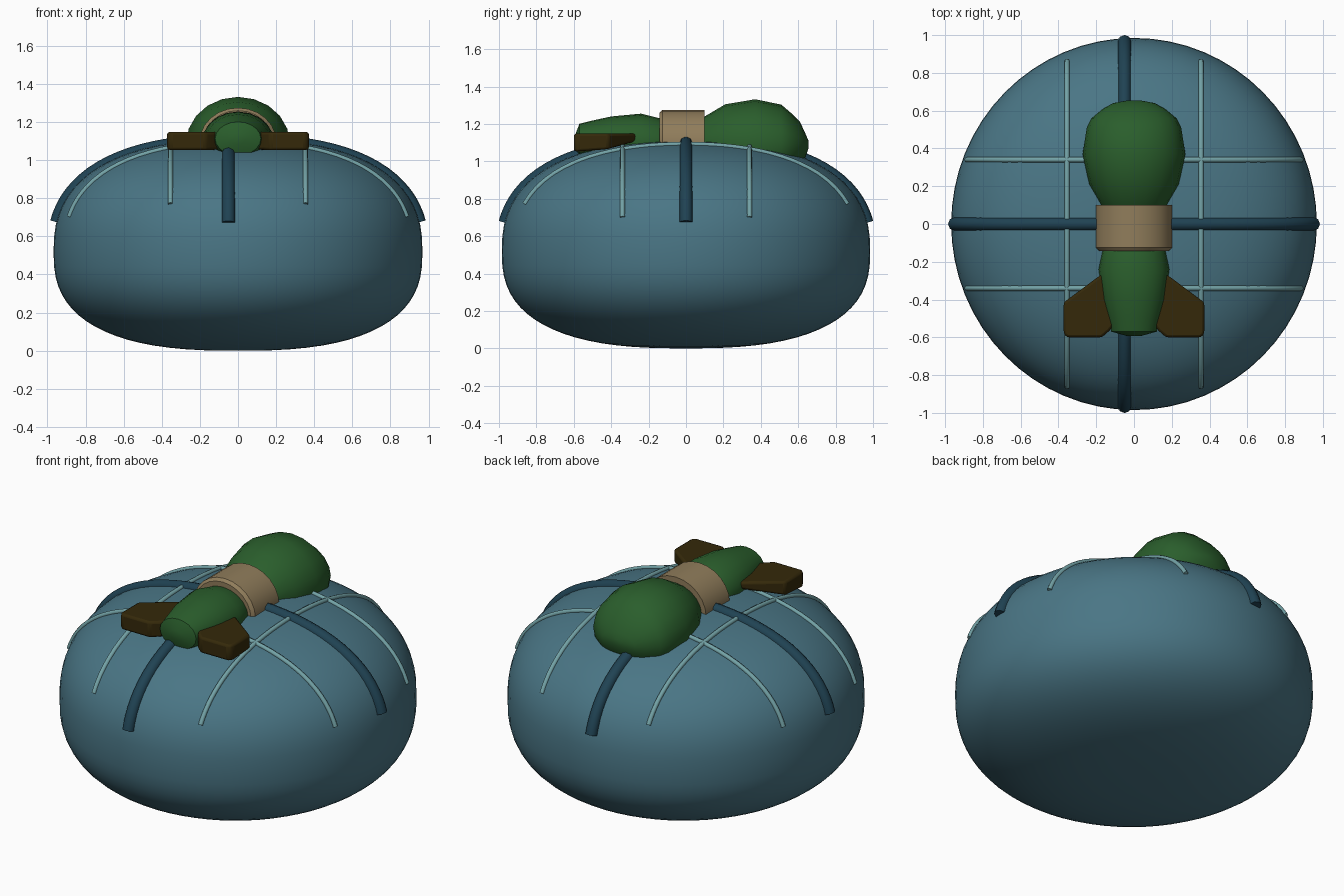
import bpy, bmesh, math

cube = bpy.data.objects.get("Cube")
if cube:
    bpy.data.objects.remove(cube, do_unlink=True)


def material(name, rgb):
    m = bpy.data.materials.new(name)
    m.use_nodes = True
    col = (*rgb, 1)
    m.diffuse_color = col
    m.node_tree.nodes["Principled BSDF"].inputs["Base Color"].default_value = col
    return m


BLUE = material("cushion_blue", (0.068, 0.18, 0.235))
NAVY = material("dark_cord_blue", (0.014, 0.055, 0.086))
PALE = material("pale_cord_blue", (0.17, 0.36, 0.38))
GREEN = material("leaf_green", (0.023, 0.112, 0.025))
TAN = material("band_tan", (0.28, 0.205, 0.105))
BROWN = material("fin_brown", (0.035, 0.022, 0.003))

# Cushion proportions: radii, waist height, heights and roundness above and below it
RX, RY, MID = 0.968, 0.985, 0.52
UP, POWER_UP = 0.59, 2.45
DOWN, POWER_DOWN = 0.52, 2.6


def make_object(name, bm, mat, angle=40):
    bmesh.ops.recalc_face_normals(bm, faces=bm.faces)
    mesh = bpy.data.meshes.new(name)
    bm.to_mesh(mesh)
    bm.free()
    mesh.materials.append(mat)
    ob = bpy.data.objects.new(name, mesh)
    bpy.context.collection.objects.link(ob)
    bpy.ops.object.select_all(action='DESELECT')
    ob.select_set(True)
    bpy.context.view_layer.objects.active = ob
    bpy.ops.object.shade_smooth_by_angle(angle=math.radians(angle))
    return ob


def loft(name, rings, mat, sides, angle=40):
    """Skin rings of points, capping both ends."""
    bm = bmesh.new()
    loops = [[bm.verts.new(p) for p in ring] for ring in rings]
    for a, b in zip(loops, loops[1:]):
        for i in range(sides):
            j = (i + 1) % sides
            bm.faces.new((a[i], a[j], b[j], b[i]))
    bm.faces.new(loops[0])
    bm.faces.new(loops[-1])
    return make_object(name, bm, mat, angle)


def circle(sides):
    return [(math.cos(2 * math.pi * i / sides), math.sin(2 * math.pi * i / sides))
            for i in range(sides)]


# Cushion: a rounded superellipse profile swept around z
STEPS, SIDES = 36, 64
rings = []
for k in range(STEPS + 1):
    t = math.radians(-88.5 + 177 * k / STEPS)
    height, power = (UP, POWER_UP) if t > 0 else (-DOWN, POWER_DOWN)
    r = math.cos(t) ** (2 / power)
    z = MID + height * abs(math.sin(t)) ** (2 / power)
    rings.append([(RX * r * c, RY * r * s, z) for c, s in circle(SIDES)])
loft("cushion", rings, BLUE, SIDES)


def surface_z(x, y):
    rho = min(1, math.hypot(x / RX, y / RY))
    return MID + UP * (1 - rho ** POWER_UP) ** (1 / POWER_UP)


def cord(name, axis, offset, end, radius, mat, lift):
    """Round cord draped across the cushion along one axis."""
    count = 41
    curve = bpy.data.curves.new(name, 'CURVE')
    curve.dimensions = '3D'
    curve.bevel_depth = radius
    curve.bevel_resolution = 2
    curve.use_fill_caps = True
    spline = curve.splines.new('POLY')
    spline.points.add(count - 1)
    for i, p in enumerate(spline.points):
        u = end * math.sin(math.pi * (i / (count - 1) - 0.5))
        x, y = (u, offset) if axis == "x" else (offset, u)
        p.co = (x, y, surface_z(x, y) + lift, 1)
    spline.use_smooth = True
    curve.materials.append(mat)
    ob = bpy.data.objects.new(name, curve)
    bpy.context.collection.objects.link(ob)


# Two thick cords crossing the middle, four thin ones beside them
cord("thick_cord_across", "x", 0, 0.951, 0.035, NAVY, -0.008)
cord("thick_cord_lengthwise", "y", -0.05, 0.967, 0.035, NAVY, -0.008)
for side, s in (("left", 1), ("right", -1)):
    cord("thin_cord_" + side, "y", s * 0.355, 0.862, 0.0135, PALE, 0.002)
for side, s in (("back", 1), ("front", -1)):
    cord("thin_cord_" + side, "x", s * 0.34, 0.885, 0.0135, PALE, 0.002)


def pod(name, sections, mat, sides, angle):
    """Body along y from sections of (y, centre z, half width, half height)."""
    rings = [[(w * c, y, z + h * s) for c, s in circle(sides)]
             for y, z, w, h in sections]
    return loft(name, rings, mat, sides, angle)


# Knob parts lying on top
pod("rear_bulb", [(0.06, 1.09, 0.15, 0.12), (0.1, 1.09, 0.175, 0.15),
                  (0.21, 1.09, 0.237, 0.215), (0.37, 1.09, 0.272, 0.242),
                  (0.51, 1.09, 0.25, 0.213), (0.56, 1.09, 0.225, 0.17),
                  (0.61, 1.09, 0.165, 0.12), (0.64, 1.085, 0.11, 0.06),
                  (0.655, 1.09, 0.03, 0.02)], GREEN, 20, 50)
pod("front_bulb", [(-0.08, 1.09, 0.14, 0.12), (-0.14, 1.09, 0.168, 0.14),
                   (-0.24, 1.1, 0.187, 0.155), (-0.4, 1.11, 0.165, 0.13),
                   (-0.5, 1.112, 0.138, 0.106), (-0.57, 1.113, 0.12, 0.088),
                   (-0.592, 1.113, 0.04, 0.03)], GREEN, 20, 50)
pod("middle_band", [(-0.143, 1.09, 0.187, 0.17), (-0.125, 1.09, 0.204, 0.185),
                    (0.1, 1.09, 0.204, 0.185)], TAN, 24, 30)

# Fins either side of the front bulb, thinning from below towards the band
OUTLINE = [(0.08, -0.5), (0.13, -0.565), (0.17, -0.6), (0.355, -0.6),
           (0.372, -0.58), (0.372, -0.415), (0.17, -0.265), (0.08, -0.3)]
for side, s in (("left", 1), ("right", -1)):
    under = [(s * x, y, 1.053 + 0.3 * max(0, y + 0.45)) for x, y in OUTLINE]
    upper = [(s * x, y, 1.148) for x, y in OUTLINE]
    fin = loft(side + "_fin", [under, upper], BROWN, len(OUTLINE), 30)
    bevel = fin.modifiers.new("soft_edges", 'BEVEL')
    bevel.width = 0.014
    bevel.segments = 2
